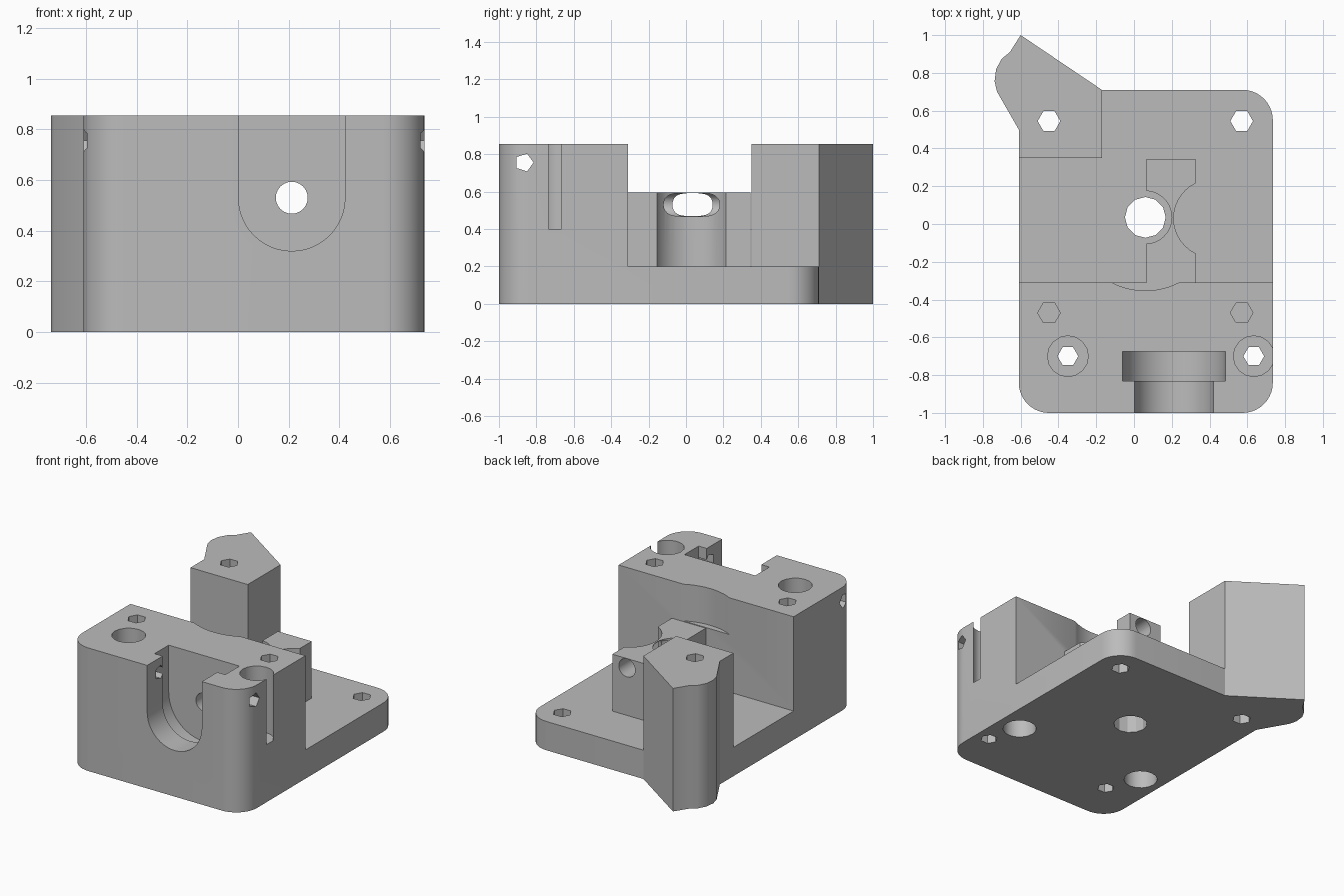
import bpy, bmesh, math
from mathutils import Matrix, Vector

cube = bpy.data.objects.get("Cube")
if cube:
    bpy.data.objects.remove(cube, do_unlink=True)

grey = bpy.data.materials.new("Plain grey")
grey.use_nodes = True
COLOUR = (0.5, 0.5, 0.5, 1)
grey.diffuse_color = COLOUR
grey.node_tree.nodes["Principled BSDF"].inputs["Base Color"].default_value = COLOUR


def prism(name, outline, low, high, turn=Matrix()):
    """Extrude a flat outline from low to high, then place it."""
    bm = bmesh.new()
    face = bm.faces.new([bm.verts.new((x, y, low)) for x, y in outline])
    new = bmesh.ops.extrude_face_region(bm, geom=[face])["geom"]
    moved = [v for v in new if isinstance(v, bmesh.types.BMVert)]
    bmesh.ops.translate(bm, verts=moved, vec=(0, 0, high - low))
    bm.transform(turn)
    bmesh.ops.recalc_face_normals(bm, faces=bm.faces)
    mesh = bpy.data.meshes.new(name)
    bm.to_mesh(mesh)
    bm.free()
    mesh.materials.append(grey)
    obj = bpy.data.objects.new(name, mesh)
    bpy.context.collection.objects.link(obj)
    return obj


def arc(x, y, r, start, end, steps):
    angles = [math.radians(start + (end - start) * i / steps) for i in range(steps + 1)]
    return [(x + r * math.cos(a), y + r * math.sin(a)) for a in angles]


def ring(x, y, r, sides):
    return arc(x, y, r, 0, 360, sides)[:-1]


def combine(body, tool, operation="DIFFERENCE"):
    mod = body.modifiers.new(tool.name, "BOOLEAN")
    mod.operation, mod.solver, mod.object = operation, "EXACT", tool
    bpy.context.view_layer.objects.active = body
    bpy.ops.object.modifier_apply(modifier=mod.name)
    bpy.data.objects.remove(tool, do_unlink=True)


def axes(x_axis, y_axis, z_axis, origin=(0, 0, 0)):
    m = Matrix((x_axis, y_axis, z_axis)).transposed().to_4x4()
    m.translation = Vector(origin)
    return m


TOP, BASE, RAIL = 0.855, 0.2, 0.595
LEFT, RIGHT, R = 0.735, -0.61, 0.16

# Whole footprint, with rounded corners and the wedge at the back
wedge = [(-0.17, 0.71), (-0.6, 1), (-0.657, 0.91), (-0.7, 0.875), (-0.73, 0.82),
         (-0.738, 0.755), (-0.725, 0.7), (RIGHT, 0.5)]
footprint = (arc(RIGHT + R, -1 + R, R, 180, 270, 10) + arc(LEFT - R, -1 + R, R, 270, 360, 10)
             + arc(LEFT - R, 0.71 - R, R, 0, 90, 10) + wedge)
body = prism("mount_body", footprint, 0, TOP)

# Open space above the base plate, leaving the front block and rear column
open_space = [(-1, -0.31), (1, -0.31), (1, 1.2), (-0.17, 1.2), (-0.17, 0.35), (-1, 0.35)]
combine(body, prism("open_space", open_space, BASE, 1))

# Guide block in the middle
guide = [(0.065, -0.4), (0.325, -0.4), (0.325, 0.345), (0.065, 0.345)]
combine(body, prism("guide_block", guide, 0.1, RAIL), "UNION")

# Round pockets each side of the guide wall, and the shallow bay above
combine(body, prism("drive_pocket", ring(0.06, 0.035, 0.14, 40), BASE, 0.7))
combine(body, prism("roller_pocket", ring(0.416, 0.03, 0.206, 40), BASE, 0.7))
combine(body, prism("gear_bay", ring(0.06, 0.035, 0.388, 64), 0.6, 1))

# Shaft hole through the base
combine(body, prism("shaft_hole", ring(0.06, 0.035, 0.108, 12), -0.1, 0.3))

# U-shaped socket in the front, wider behind its lip
along_y = axes((1, 0, 0), (0, 0, 1), (0, -1, 0))
for name, r, near, far in (("socket_lip", 0.21, 1.1, 0.815), ("socket_groove", 0.272, 0.83, 0.675)):
    u_shape = arc(0.212, 0.53, r, 180, 360, 24) + [(0.212 + r, 1), (0.212 - r, 1)]
    combine(body, prism(name, u_shape, far, near, along_y))

# Long feed hole from the socket through the guide block
combine(body, prism("feed_hole", ring(0.212, 0.53, 0.063, 24), -0.5, 0.9, along_y))

# Cross pin hole near the front top
along_x = axes((0, 1, 0), (0, 0, 1), (1, 0, 0))
combine(body, prism("pin_hole", ring(-0.865, 0.755, 0.05, 5), -1, 1, along_x))

# Screw holes: rear pair right through, front pair closed above a lower bore
for x in (-0.45, 0.57):
    combine(body, prism("rear_screw_hole", ring(x, 0.545, 0.06, 6), -0.1, 1))
    combine(body, prism("front_screw_hole", ring(x, -0.47, 0.06, 6), 0.61, 1))
    combine(body, prism("front_lower_bore", ring(x, -0.47, 0.108, 16), -0.1, 0.6))

# Mounting holes with deep upper bores
for x in (-0.35, 0.634):
    combine(body, prism("mounting_hole", ring(x, -0.7, 0.055, 6), -0.1, 0.5))
    combine(body, prism("mounting_bore", ring(x, -0.7, 0.108, 16), 0.4, 1))

# Two hexagonal recesses in the slanted column face
across = Vector((-0.43, 0.29, 0)).normalized()
up = Vector((0, 0, 1))
for z in (0.23, 0.63):
    slant = axes(across, up, across.cross(up), (-0.407, 0.87, z))
    combine(body, prism("hex_recess", ring(0, 0, 0.194, 6), -0.04, 0.05, slant))

# Smooth the curves and keep the edges crisp
for obj in bpy.context.selected_objects:
    obj.select_set(False)
body.select_set(True)
bpy.context.view_layer.objects.active = body
bpy.ops.object.shade_smooth_by_angle(angle=math.radians(28))
